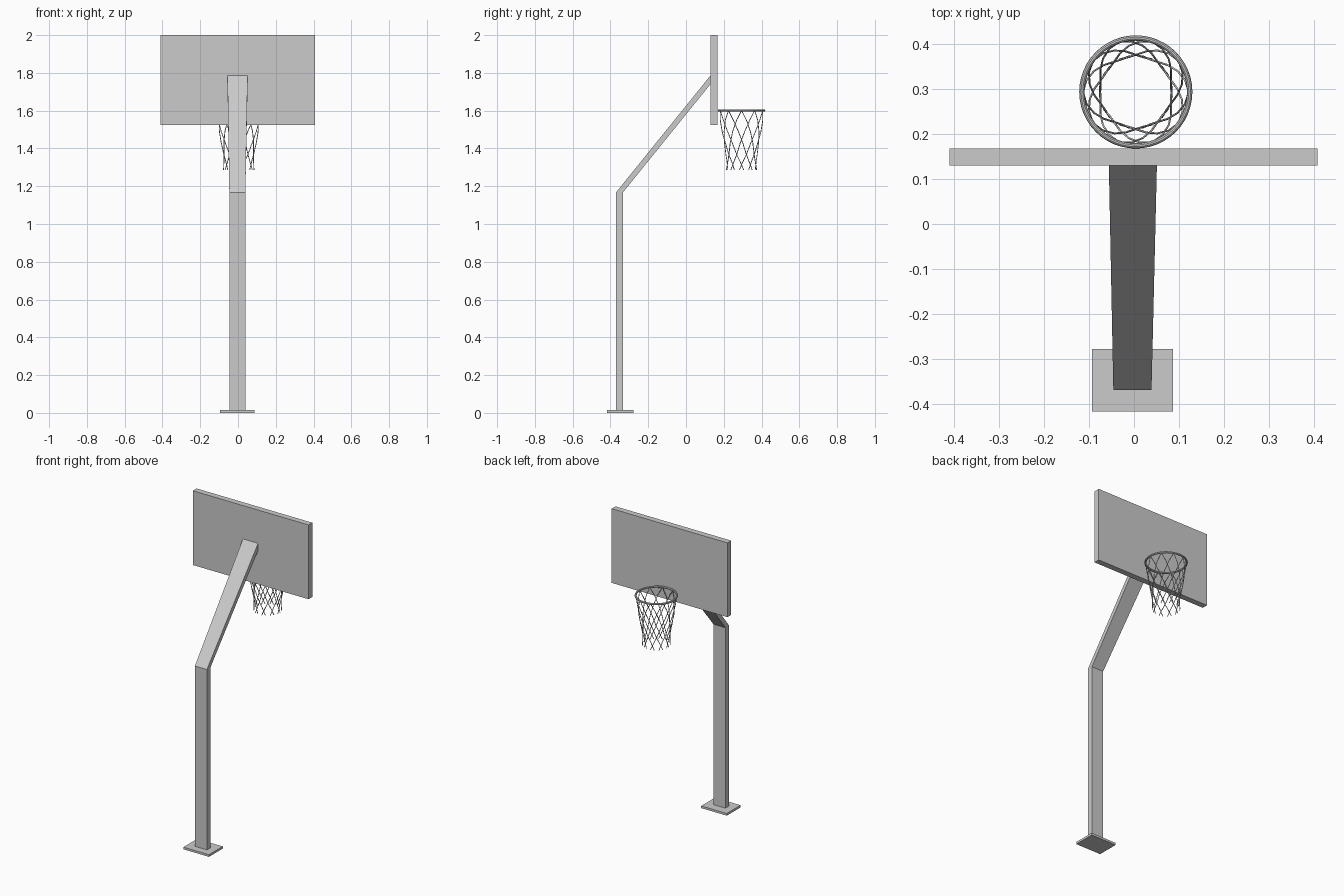
import bpy, bmesh
from math import sin, cos, radians, tau

if "Cube" in bpy.data.objects:
    bpy.data.objects.remove(bpy.data.objects["Cube"])


def box(name, x0, x1, y0, y1, z0, z1):
    bpy.ops.mesh.primitive_cube_add(size=1, location=((x0 + x1) / 2, (y0 + y1) / 2, (z0 + z1) / 2))
    ob = bpy.context.object
    ob.name = name
    ob.scale = (x1 - x0, y1 - y0, z1 - z0)
    bpy.ops.object.transform_apply(location=False, rotation=False, scale=True)
    return ob


# Base plate and backboard
box("base_plate", -0.094, 0.087, -0.417, -0.278, 0, 0.014)
box("backboard", -0.411, 0.408, 0.13, 0.168, 1.525, 2.0)

# Bent post: each section is (front y, front z, back y, back z, left x, right x)
sections = [
    (-0.37, 0.01, -0.333, 0.01, -0.046, 0.039),
    (-0.37, 1.168, -0.333, 1.168, -0.046, 0.039),
    (0.131, 1.788, 0.131, 1.742, -0.056, 0.051),
]
bm = bmesh.new()
rings = []
for fy, fz, by, bz, xl, xr in sections:
    rings.append([bm.verts.new(p) for p in
                  ((xl, fy, fz), (xr, fy, fz), (xr, by, bz), (xl, by, bz))])
for a, b in zip(rings, rings[1:]):
    for i in range(4):
        j = (i + 1) % 4
        bm.faces.new((a[i], a[j], b[j], b[i]))
bm.faces.new(rings[0][::-1])
bm.faces.new(rings[-1])
bmesh.ops.recalc_face_normals(bm, faces=bm.faces)
me = bpy.data.meshes.new("post")
bm.to_mesh(me)
bm.free()
bpy.context.collection.objects.link(bpy.data.objects.new("post", me))

# Hoop
CX, CY, RIM_Z = 0.004, 0.294, 1.601
bpy.ops.mesh.primitive_torus_add(major_radius=0.120, minor_radius=0.006, major_segments=48,
                                 minor_segments=10, location=(CX, CY, RIM_Z))
bpy.context.object.name = "hoop"
bpy.ops.object.shade_smooth_by_angle()

# Net: cords spiralling both ways down a tapering sleeve
profile = [(0.118, 1.601), (0.113, 1.55), (0.104, 1.49), (0.093, 1.43),
           (0.083, 1.37), (0.079, 1.33), (0.081, 1.287)]
CORDS, TWIST = 10, radians(80)
curve = bpy.data.curves.new("net", "CURVE")
curve.dimensions = "3D"
curve.bevel_depth = 0.0022
curve.bevel_resolution = 1
curve.use_fill_caps = True
for way in (-1, 1):
    for k in range(CORDS):
        sp = curve.splines.new("POLY")
        sp.points.add(len(profile) - 1)
        for i, (r, z) in enumerate(profile):
            a = tau * k / CORDS + way * TWIST * i / (len(profile) - 1)
            sp.points[i].co = (CX + r * cos(a), CY + r * sin(a), z, 1)
bpy.context.collection.objects.link(bpy.data.objects.new("net", curve))
